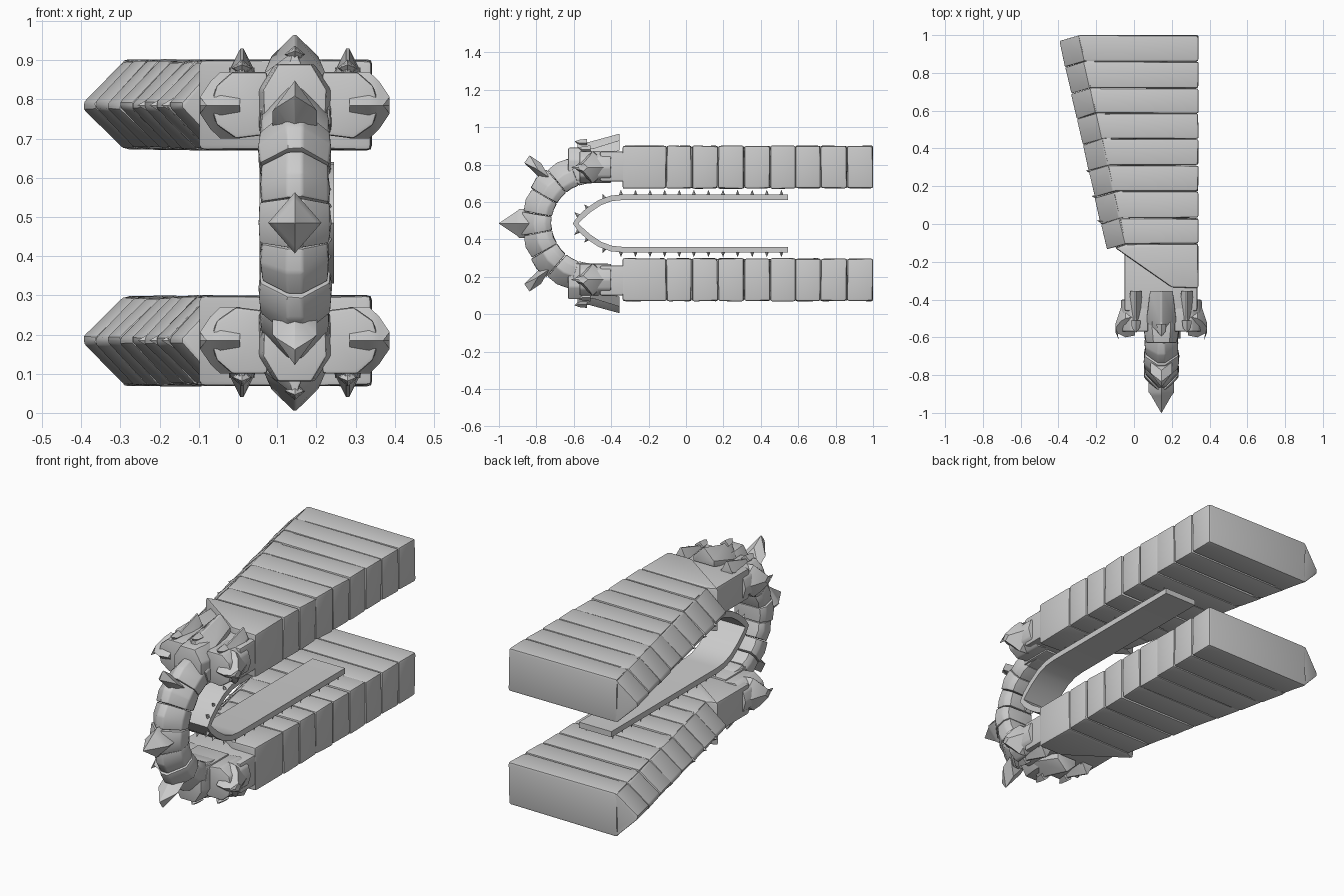
import bpy, bmesh, math, random
from mathutils import Vector

random.seed(4)
MID = 0.485          # height of the mirror plane
CX = 0.145           # centre line of arch and clasp
cube = bpy.data.objects.get("Cube")
if cube:
    bpy.data.objects.remove(cube, do_unlink=True)

stone = bpy.data.materials.new("grey stone")
stone.use_nodes = True
stone.diffuse_color = (0.6, 0.6, 0.6, 1)
stone.node_tree.nodes["Principled BSDF"].inputs["Base Color"].default_value = (0.6, 0.6, 0.6, 1)


def add_loft(bm, rings, jitter=0.0):
    """Skin matching rings of points and close both ends."""
    rows = []
    for ring in rings:
        rows.append([bm.verts.new(Vector(p) + Vector([random.uniform(-jitter, jitter) for _ in range(3)]))
                     for p in ring])
    n = len(rows[0])
    for a, b in zip(rows, rows[1:]):
        for i in range(n):
            j = (i + 1) % n
            bm.faces.new((a[i], a[j], b[j], b[i]))
    bm.faces.new(rows[0][::-1])
    bm.faces.new(rows[-1])


def finish(name, bm, bevel=0.0, mirror=True):
    """Round the edges, make the object and reflect it top to bottom."""
    bmesh.ops.remove_doubles(bm, verts=bm.verts, dist=0.0005)
    bmesh.ops.recalc_face_normals(bm, faces=bm.faces)
    if bevel:
        sharp = [e for e in bm.edges if e.is_manifold and e.calc_face_angle(0) > 0.3]
        bmesh.ops.bevel(bm, geom=sharp, offset=bevel, segments=2, profile=0.6,
                        affect='EDGES', clamp_overlap=True)
    mesh = bpy.data.meshes.new(name)
    bm.to_mesh(mesh)
    bm.free()
    mesh.materials.append(stone)
    obj = bpy.data.objects.new(name, mesh)
    obj.location.z = MID
    bpy.context.collection.objects.link(obj)
    bpy.ops.object.select_all(action='DESELECT')
    obj.select_set(True)
    bpy.context.view_layer.objects.active = obj
    bpy.ops.object.shade_smooth_by_angle(angle=math.radians(32))
    if mirror:
        mod = obj.modifiers.new("Mirror", 'MIRROR')
        mod.use_axis = (False, False, True)
    return obj


def loft(name, rings, bevel=0.0, mirror=True, jitter=0.0):
    bm = bmesh.new()
    add_loft(bm, rings, jitter)
    return finish(name, bm, bevel, mirror)


def slab(outline, z0, z1):
    return [[(x, y, z) for x, y in outline] for z in (z0, z1)]


def diamonds(path, u, v):
    """Diamond rings along a path of (centre, scale)."""
    u, v = Vector(u), Vector(v)
    return [[Vector(c) + d * s for d in (u, v, -u, -v)] for c, s in path]


# Tapering slabs made of stone courses
LOW, HIGH, RIDGE = 0.187, 0.415, 0.30
RIGHT = 0.34
courses = [-0.105, 0.03, 0.17, 0.31, 0.45, 0.585, 0.72, 0.86, 1.0]


def left_edge(y):
    return -0.045 - 0.25 * (y + 0.105) / 1.105


for k, (y0, y1) in enumerate(zip(courses, courses[1:])):
    a, b = y0 + 0.001, y1 - 0.001
    outline = [(left_edge(a), a), (RIGHT, a), (RIGHT, b), (left_edge(b), b)]
    loft(f"slab_stone_{k + 1}", slab(outline, LOW, HIGH), 0.013, jitter=0.003)
    # Pointed edge stones along the slanted side
    rings = []
    for y in (a, b):
        x = left_edge(y)
        rings.append([(x + 0.05, y + 0.012, LOW + 0.006), (x + 0.05, y + 0.012, HIGH - 0.006),
                      (x - 0.002, y, HIGH - 0.004), (x - 0.1, y - 0.03, RIDGE + 0.008),
                      (x - 0.1, y - 0.03, RIDGE - 0.008), (x - 0.002, y, LOW + 0.004)])
    rings[1] = [(x, min(y, 0.998), z) for x, y, z in rings[1]]
    loft(f"edge_stone_{k + 1}", rings, 0.008, jitter=0.003)

corner = [(-0.045, -0.106), (RIGHT, -0.106), (RIGHT, -0.34), (0.2, -0.335), (-0.1, -0.125)]
loft("slab_corner_stone", slab(corner, LOW, HIGH), 0.013, jitter=0.002)

# Small thorns on the slanted ridge
bm = bmesh.new()
for y in (0.01, 0.14, 0.275):
    x = left_edge(y) - 0.075
    add_loft(bm, diamonds([((x, y, RIDGE), 1), ((x - 0.05, y + 0.008, RIDGE), 0.01)],
                          (0, 0.022, 0), (0, 0, 0.03)))
finish("ridge_thorns", bm)

# Connector between slab and clasp
loft("connector", slab([(-0.05, -0.46), (0.335, -0.46), (0.335, -0.2), (-0.05, -0.09)],
                       0.225, 0.385), 0.012)

# Arch of wedge stones
COUNT = 9


def arch_section(t, grow):
    c, s = math.cos(t), math.sin(t)
    ring = []
    for x, f in ((-0.075, 0), (-0.092, 0.2), (-0.09, 0.55), (-0.02, 1),
                 (0.02, 1), (0.09, 0.55), (0.092, 0.2), (0.075, 0)):
        ry, rz = 0.22 + 0.165 * f * grow, 0.215 + 0.165 * f * grow
        ring.append((CX + x * grow, -0.5 - ry * c, rz * s))
    return ring


for k in range(COUNT):
    t0, t1 = [math.radians(-90 + 180 * (k + d) / COUNT) for d in (0.01, 0.99)]
    grow = 1.0 if k % 2 == 0 else 0.95
    loft(f"arch_stone_{k + 1}", [arch_section(t, grow * g) for t, g in
                                 ((t0, 0.98), ((t0 + t1) / 2, 1.02), (t1, 0.98))],
         0.007, mirror=False, jitter=0.002)

# Spikes on the arch
loft("front_spike", diamonds([((CX, -0.84, 0), 1), ((CX, -0.89, 0), 1), ((CX, -0.91, 0), 0.78),
                              ((CX, -1.0, 0), 0.02)], (0.068, 0, 0), (0, 0, 0.078)), mirror=False)
loft("shoulder_spike", diamonds([((CX, -0.73, 0.245), 1), ((CX, -0.79, 0.285), 1),
                                 ((CX, -0.805, 0.295), 0.8), ((CX, -0.862, 0.322), 0.04)],
                                (0.057, 0, 0), (0, 0.045, -0.078)))

# Clasp: central collar, side lobes, side horns and crown prongs
loft("clasp_collar", [[(CX + w * x, y, z) for x, z in
                       ((-0.09, 0.215), (0.09, 0.215), (0.095, 0.34), (0.05, 0.405),
                        (-0.05, 0.405), (-0.095, 0.34))]
                      for y, w in ((-0.63, 0.85), (-0.55, 1), (-0.41, 1))], 0.008)


def prong(name, x, width, front, tip):
    """Gabled prong whose crest rises toward the back."""
    rings = []
    for y, w, top in ((front, 0.25, tip - 0.04), (front + 0.06, 1, tip - 0.045), (-0.355, 0.75, tip)):
        rings.append([(x - width * w, y, 0.35 if y < -0.4 else 0.395), (x + width * w, y, 0.35 if y < -0.4 else 0.395),
                      (x + width * w, y, top - 0.055), (x + 0.004, y, top),
                      (x - 0.004, y, top), (x - width * w, y, top - 0.055)])
    loft(name, rings, 0.004)
    # Stud under the crest
    z = tip - 0.05
    loft(name + "_stud", diamonds([((x, front + 0.05, z), 1), ((x, front + 0.01, z), 0.8),
                                   ((x, front - 0.015, z + 0.008), 0.04)],
                                  (0.026, 0, 0), (0, 0, 0.022)))


prong("crown_prong", CX, 0.08, -0.58, 0.48)
for side, label in ((1, "left"), (-1, "right")):
    def px(d):
        return CX + side * d
    lobe = [[(px(d), y, z) for d, z in
             ((0.07, 0.225), (0.15, 0.215), (0.2, 0.25), (0.215, 0.3),
              (0.2, 0.35), (0.16, 0.385), (0.07, 0.385))] for y in (-0.57, -0.4)]
    loft(f"{label}_clasp_lobe", lobe, 0.01)
    loft(f"{label}_horn", diamonds([((px(0.14), -0.49, 0.3), 1), ((px(0.19), -0.5, 0.3), 1),
                                    ((px(0.215), -0.515, 0.3), 0.72), ((px(0.242), -0.55, 0.3), 0.25),
                                    ((px(0.226), -0.612, 0.3), 0.02)],
                                   (0, 0.1, 0), (0, 0, 0.085)))
    prong(f"{label}_prong", px(0.135), 0.042, -0.56, 0.445)

# Curved strap
half = [(0.545, 0.14), (-0.34, 0.14), (-0.4, 0.134), (-0.46, 0.112), (-0.52, 0.072),
        (-0.565, 0.032), (-0.59, 0.0)]
path = [Vector((0, y, z)) for y, z in half]
path += [Vector((0, p.y, -p.z)) for p in path[-2::-1]]
rings, normals = [], []
for i, p in enumerate(path):
    d = (path[min(i + 1, len(path) - 1)] - path[max(i - 1, 0)]).normalized()
    n = Vector((0, d.z, -d.y))
    normals.append(n)
    rings.append([p + n * o + Vector((x, 0, 0)) for x, o in
                  ((0.055, -0.015), (0.245, -0.015), (0.245, 0.015), (0.055, 0.015))])
loft("strap", rings, mirror=False)

# Thorns along both edges of the strap
bm = bmesh.new()
spots = [(0.51 - 0.078 * k, 0.15, 0, 1) for k in range(12)]
spots += [(-0.435, 0.132, -0.4, 0.9), (-0.525, 0.08, -0.65, 0.75), (-0.575, 0.04, -0.7, 0.7)]
for x in (0.072, 0.228):
    for y, z, ny, nz in spots:
        c, n = Vector((x, y, z)), Vector((0, ny, nz))
        add_loft(bm, diamonds([(c, 1), (c + n * 0.03, 0.02)], (0.012, 0, 0), (0, 0.012 * nz, -0.012 * ny)))
finish("strap_thorns", bm)
